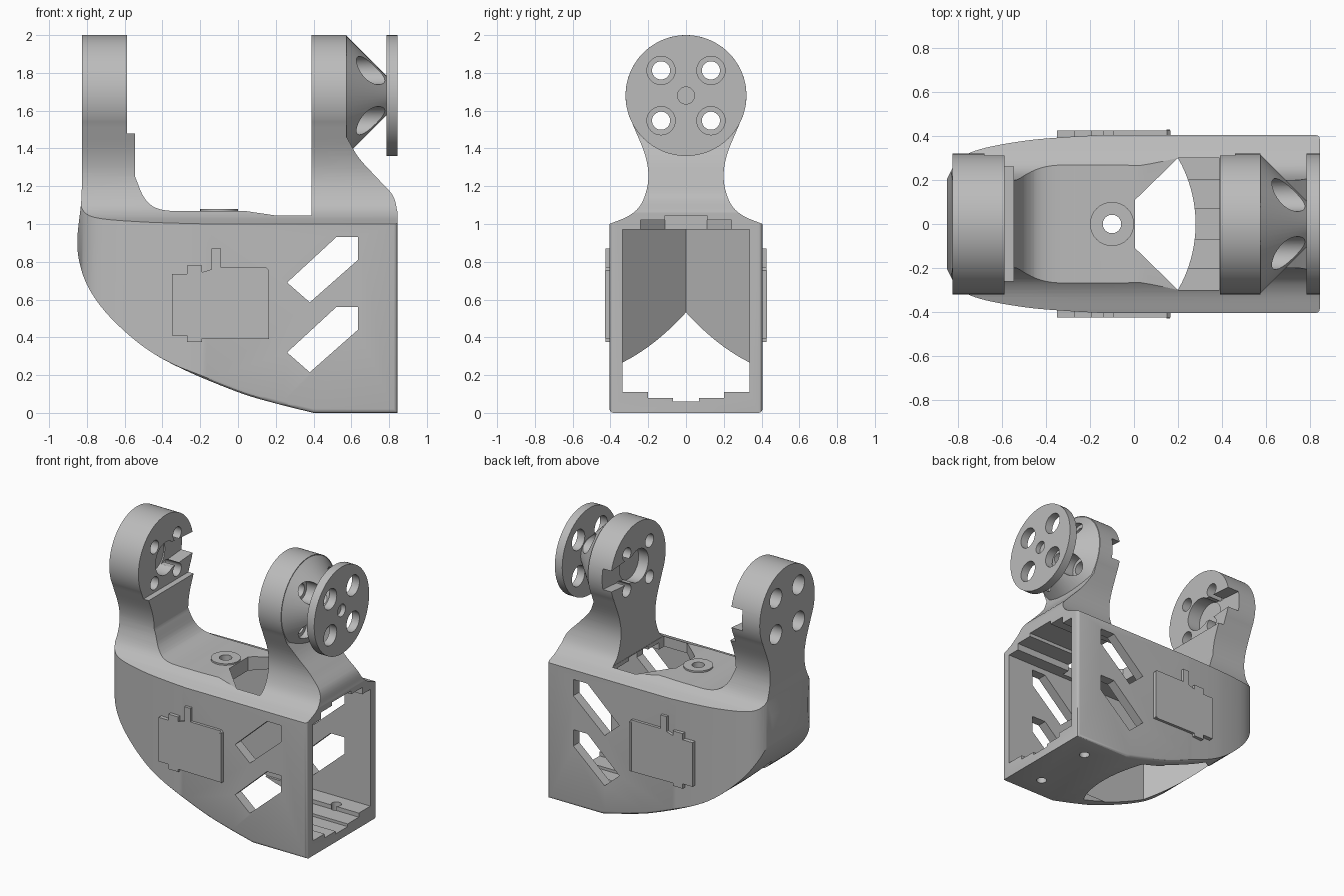
import bpy, bmesh
from math import cos, sin, radians, pi
from mathutils import Vector

cube = bpy.data.objects.get("Cube")
if cube:
    bpy.data.objects.remove(cube)

grey = bpy.data.materials.new("plain grey")
grey.use_nodes = True
tone = (0.5, 0.5, 0.5, 1)
grey.diffuse_color = tone
grey.node_tree.nodes["Principled BSDF"].inputs["Base Color"].default_value = tone

PIVOT = 1.68      # height of the joint axis
R = 0.32          # radius of the arm ends


def spline(pts, steps=6):
    """Smooth curve through a few points."""
    p = [Vector(q) for q in pts]
    p = [2 * p[0] - p[1]] + p + [2 * p[-1] - p[-2]]
    out = []
    for a, b, c, d in zip(p, p[1:], p[2:], p[3:]):
        for i in range(steps):
            t = i / steps
            out.append(tuple(0.5 * (2 * b + (c - a) * t + (2 * a - 5 * b + 4 * c - d) * t * t
                                    + (3 * b - a - 3 * c + d) * t ** 3)))
    return out + [tuple(pts[-1])]


def arc(cx, cy, r, start, end, n=32):
    angles = [radians(start + (end - start) * i / n) for i in range(n + 1)]
    return [(cx + r * cos(a), cy + r * sin(a)) for a in angles]


def rect(u0, u1, v0, v1):
    return [(u0, v0), (u1, v0), (u1, v1), (u0, v1)]


def flip(pts):
    return [(u, -v) for u, v in pts]


def prism(name, pts, axis, lo, hi, bevel=0, end=None):
    """Extrude an outline along an axis; end gives an optional second outline."""
    place = {"x": lambda u, v, t: (t, u, v),
             "y": lambda u, v, t: (u, t, v),
             "z": lambda u, v, t: (u, v, t)}[axis]
    bm = bmesh.new()
    a = [bm.verts.new(place(u, v, lo)) for u, v in pts]
    b = [bm.verts.new(place(u, v, hi)) for u, v in (end or pts)]
    caps = [bm.faces.new(a), bm.faces.new(b)]
    for i in range(len(a)):
        j = (i + 1) % len(a)
        bm.faces.new((a[i], a[j], b[j], b[i]))
    bmesh.ops.recalc_face_normals(bm, faces=bm.faces)
    if bevel:
        edges = [e for f in caps for e in f.edges]
        bmesh.ops.bevel(bm, geom=edges, offset=bevel, segments=3, profile=0.5, affect="EDGES")
    mesh = bpy.data.meshes.new(name)
    bm.to_mesh(mesh)
    bm.free()
    mesh.materials.append(grey)
    ob = bpy.data.objects.new(name, mesh)
    bpy.context.collection.objects.link(ob)
    return ob


def rod(name, cu, cv, r, axis, lo, hi, n=32):
    return prism(name, arc(cu, cv, r, 0, 360, n)[:-1], axis, lo, hi)


def boolean(ob, cutter, op="DIFFERENCE"):
    """Apply a boolean and discard the cutter."""
    mod = ob.modifiers.new("cut", "BOOLEAN")
    mod.operation, mod.object, mod.solver = op, cutter, "EXACT"
    bpy.context.view_layer.update()
    mesh = bpy.data.meshes.new_from_object(ob.evaluated_get(bpy.context.evaluated_depsgraph_get()))
    ob.modifiers.clear()
    ob.data = mesh
    bpy.data.objects.remove(cutter)


# U-shaped frame seen from the front
outline = spline([(-0.825, 1.3), (-0.83, 1.12), (-0.85, 0.93), (-0.84, 0.8), (-0.79, 0.66),
                  (-0.68, 0.51), (-0.5, 0.35), (-0.3, 0.235), (0, 0.11), (0.2, 0.05), (0.4, 0)])
outline += [(0.845, 0)]
outline += spline([(0.845, 1.06), (0.82, 1.15), (0.74, 1.24), (0.64, 1.35), (0.575, 1.46)])
outline += [(0.575, 2.05), (0.39, 2.05), (0.39, 1.05), (0.2, 1.045)]
outline += spline([(0.03, 1.07), (-0.2, 1.068), (-0.4, 1.075), (-0.49, 1.13), (-0.545, 1.25)])
outline += [(-0.545, 1.48), (-0.588, 1.48), (-0.588, 2.05), (-0.825, 2.05)]
frame = prism("frame", outline, "y", -0.405, 0.405, bevel=0.02)

# Necks and round arm ends seen from the side
half = [(0.45, -0.1), (0.45, 0.99)]
half += spline([(0.405, 1.0), (0.3, 1.045), (0.235, 1.11), (0.2, 1.23), (0.215, 1.36), (0.285, 1.535)])
half += arc(0, PIVOT, R, -26, 90)
side = half + [(-u, v) for u, v in reversed(half[:-1])]
boolean(frame, prism("side_cutter", side, "x", -1, 1), "INTERSECT")

# Rounded left end in plan
corner = [(-1, 0.16)] + spline([(-0.853, 0.2), (-0.8, 0.29), (-0.7, 0.34), (-0.5, 0.378),
                               (-0.3, 0.396), (-0.1, 0.407)]) + [(-0.1, 0.6), (-1, 0.6)]
for pts in (corner, flip(corner)):
    boolean(frame, prism("corner_cutter", pts, "z", -0.1, 1.2))

# Hollow interior with a pointed end, stepped floor and stepped ceiling
W = 0.335
boolean(frame, prism("cavity", [(0.9, -W), (0.9, W), (-0.365, W), (-0.7, 0), (-0.365, -W)], "z", 0.11, 0.97))
for w, z0, z1 in ((0.2, 0.08, 0.5), (0.07, 0.06, 0.4), (0.24, 0.6, 1.02), (0.11, 0.7, 1.045)):
    boolean(frame, prism("step_cutter", rect(-w, w, z0, z1), "x", 0.15, 0.95))

# Opening through the roof, and the round-ended opening below
boolean(frame, prism("roof_cutter", [(0.388, -0.3), (0.388, 0.3), (0.2, 0.3), (0.005, 0.11),
                                     (0.005, -0.11), (0.2, -0.3)], "z", 0.8, 1.2))
boolean(frame, prism("floor_cutter", arc(-0.32, 0, 0.6, -32, 32) + [(-0.3, 0.318), (-0.3, -0.318)],
                     "z", -0.1, 0.3))

# Slanted windows through both side walls
window = [(0.26, 0.69), (0.52, 0.93), (0.635, 0.93), (0.635, 0.81), (0.38, 0.585)]
for drop in (0, 0.37):
    boolean(frame, prism("window_cutter", [(x, z - drop) for x, z in window], "y", -1, 1))

# Screw holes in the floor
for y in (-0.23, 0.23):
    boolean(frame, rod("floor_hole", 0.64, y, 0.035, "z", -0.1, 0.3))

# Raised ring on the roof
ring = rod("roof_ring", -0.1, 0, 0.1, "z", 1.03, 1.08)
for ob in (frame, ring):
    boolean(ob, rod("ring_hole", -0.1, 0, 0.042, "z", 0.8, 1.2))

# Hub recesses with slots open to the back
slot = [(0, PIVOT - 0.1), (0.4, PIVOT - 0.07), (0.4, PIVOT + 0.07), (0, PIVOT + 0.1)]
for lo, hi in ((-0.69, -0.5), (0.3, 0.47)):
    boolean(frame, rod("hub_cutter", 0, PIVOT, 0.12, "x", lo, hi))
    boolean(frame, prism("slot_cutter", slot, "x", lo + 0.01, hi - 0.01))

# Cone and round plate on the right arm
ring_pts = arc(0, PIVOT, R, 0, 360, 64)[:-1]
tip_pts = arc(0, PIVOT, 0.1, 0, 360, 64)[:-1]
cone = prism("arm_cone", ring_pts, "x", 0.57, 0.79, end=tip_pts)
disc = prism("arm_disc", ring_pts, "x", 0.785, 0.845)
boolean(disc, rod("centre_hole", 0, PIVOT, 0.045, "x", 0.81, 0.9))

# Four stepped bolt holes through each arm
for y in (-0.132, 0.132):
    for z in (PIVOT - 0.133, PIVOT + 0.133):
        for ob in (frame, cone):
            boolean(ob, rod("bolt_hole", y, z, 0.048, "x", -1, 1))
        boolean(frame, rod("left_head", y, z, 0.07, "x", -1, -0.72))
        for ob in (cone, disc):
            boolean(ob, rod("right_head", y, z, 0.075, "x", 0.6, 1))

# Raised panels with tabs on both sides
panel = [(-0.35, 0.41), (-0.27, 0.41), (-0.27, 0.375), (-0.19, 0.375), (-0.19, 0.395),
         (0.165, 0.39), (0.165, 0.755), (0.15, 0.77), (-0.09, 0.77), (-0.09, 0.87),
         (-0.14, 0.87), (-0.14, 0.76), (-0.19, 0.745), (-0.19, 0.78), (-0.27, 0.78),
         (-0.27, 0.735), (-0.35, 0.735)]
for name, s in (("front", -1), ("back", 1)):
    prism(name + "_panel", panel, "y", s * 0.38, s * 0.425)
    prism(name + "_panel_rib", rect(0.147, 0.163, 0.395, 0.753), "y", s * 0.41, s * 0.43)

# Smooth the curved surfaces and keep the edges sharp
bpy.ops.object.select_all(action="DESELECT")
for ob in bpy.context.collection.objects:
    if ob.type == "MESH" and grey.name in ob.data.materials:
        ob.select_set(True)
        bpy.context.view_layer.objects.active = ob
bpy.ops.object.shade_smooth_by_angle(angle=radians(30))
